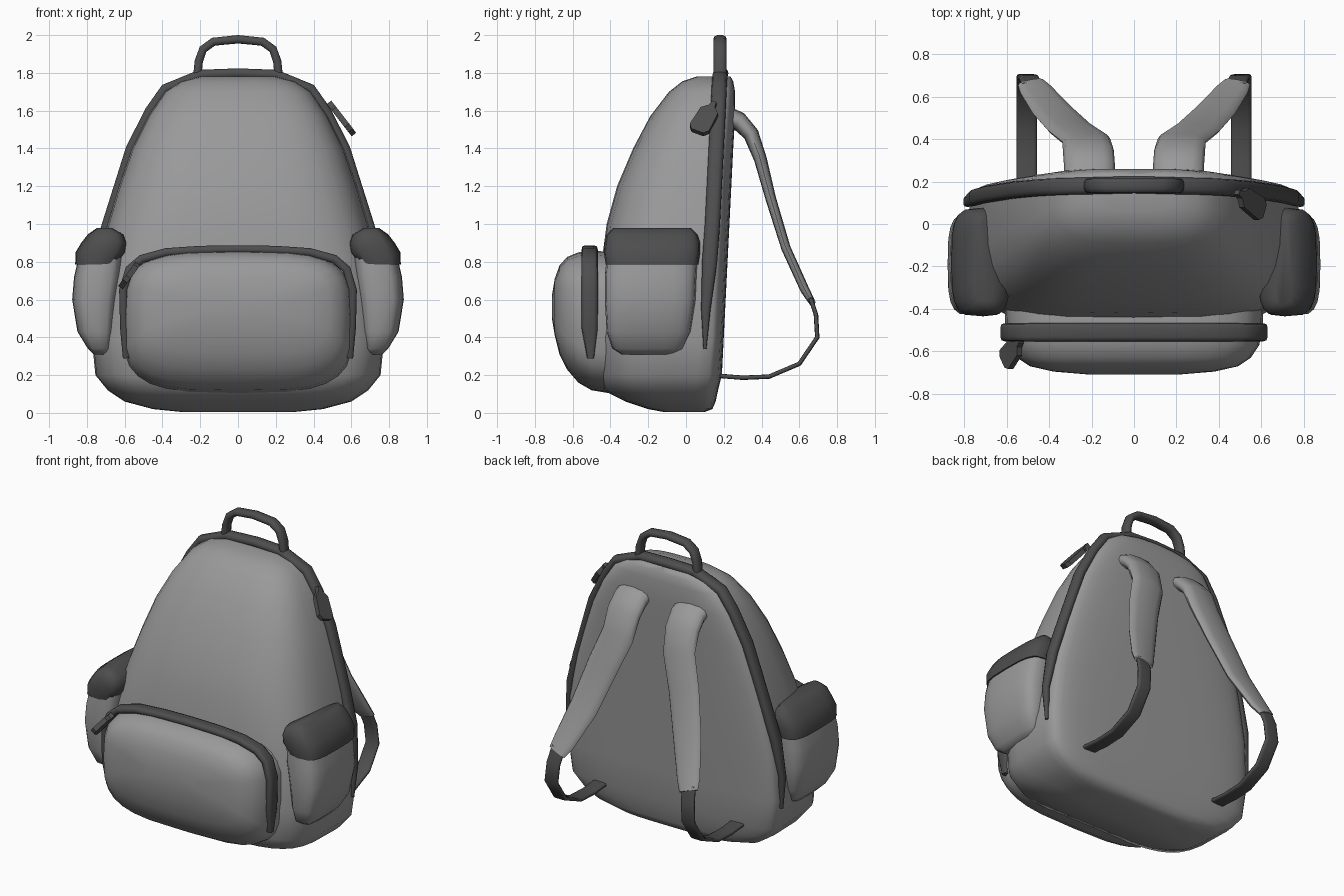
import bpy, bmesh, math
from mathutils import Vector

if "Cube" in bpy.data.objects:
    bpy.data.objects.remove(bpy.data.objects["Cube"])


def material(name, grey):
    m = bpy.data.materials.new(name)
    m.diffuse_color = (grey, grey, grey, 1)
    m.use_nodes = True
    m.node_tree.nodes["Principled BSDF"].inputs["Base Color"].default_value = m.diffuse_color
    return m


CLOTH = material("grey_cloth", .32)
TRIM = material("dark_trim", .075)


def superellipse(count, n):
    """Unit rounded-square outline; larger n is boxier."""
    pts = []
    for i in range(count):
        a = 2 * math.pi * i / count
        c, s = math.cos(a), math.sin(a)
        pts.append((math.copysign(abs(c) ** (2 / n), c),
                    math.copysign(abs(s) ** (2 / n), s)))
    return pts


def skin(name, rings, trim=False, angle=60):
    """Join equal-sized rings into a closed, smooth-shaded skin."""
    bm = bmesh.new()
    loops = [[bm.verts.new(p) for p in r] for r in rings]
    n = len(loops[0])
    for a, b in zip(loops, loops[1:]):
        for i in range(n):
            j = (i + 1) % n
            bm.faces.new((a[i], a[j], b[j], b[i]))
    bm.faces.new(loops[0])
    bm.faces.new(loops[-1])
    bmesh.ops.recalc_face_normals(bm, faces=bm.faces[:])
    me = bpy.data.meshes.new(name)
    bm.to_mesh(me)
    bm.free()
    me.shade_smooth()
    me.set_sharp_from_angle(angle=math.radians(angle))
    me.materials.append(TRIM if trim else CLOTH)
    ob = bpy.data.objects.new(name, me)
    bpy.context.collection.objects.link(ob)
    return ob


def sweep(name, path, side, sizes, trim=False, count=10, n=2.6):
    """Sweep a rounded section along a path; sizes = (half width, half thickness)."""
    path = [Vector(p) for p in path]
    if not isinstance(sizes, list):
        sizes = [sizes] * len(path)
    rings = []
    for i, p in enumerate(path):
        before = (p - path[i - 1]).normalized() if i else Vector()
        after = (path[i + 1] - p).normalized() if i < len(path) - 1 else Vector()
        t = (before + after).normalized()
        u = Vector(side)
        u = (u - t * u.dot(t)).normalized()
        v = t.cross(u)
        w, h = sizes[i]
        rings.append([p + u * x * w + v * y * h for x, y in superellipse(count, n)])
    return skin(name, rings, trim)


def arch(half):
    """Mirror a half path (outer end first, last point on x = 0) into an arch."""
    return half + [(-x, y, z) for x, y, z in reversed(half[:-1])]


def zip_pull(name, start, end, normal):
    """Flat six-sided tag on a short neck."""
    a, b, nrm = Vector(start), Vector(end), Vector(normal).normalized()
    w = nrm.cross((b - a).normalized())
    outline = [(0, .012), (.15, .018), (.3, .05), (.88, .056), (1, .034)]
    outline += [(t, -s) for t, s in reversed(outline)]
    skin(name, [[a.lerp(b, t) + w * s + nrm * h for t, s in outline]
                for h in (-.015, .015)], True, 30)


# Main body: horizontal sections (z, half width, front y, widest y, back y, boxiness)
sections = [
    (.005, .3, -.12, .02, .10, 3.4), (.02, .45, -.2, .03, .14, 3.6),
    (.06, .6, -.32, .05, .157, 4), (.12, .69, -.44, .05, .17, 4.4),
    (.2, .755, -.465, .06, .19, 4.6), (.4, .775, -.47, .08, .20, 4.6),
    (.7, .755, -.46, .10, .215, 4.2), (1.0, .69, -.42, .13, .23, 3.6),
    (1.2, .63, -.365, .14, .24, 3.4), (1.4, .56, -.28, .15, .25, 3.4),
    (1.57, .475, -.19, .16, .26, 3.4), (1.7, .385, -.09, .17, .26, 3.4),
    (1.755, .3, -.02, .17, .25, 3.4), (1.782, .19, .06, .17, .235, 3.4)]
skin("main_body", [[(x * w, yc + y * ((yb - yc) if y > 0 else (yc - yf)), z)
                    for x, y in superellipse(32, n)]
                   for z, w, yf, yc, yb, n in sections])

# Main zip band over the top of the body
band = arch([(.77, .10, .34), (.785, .105, .55), (.75, .125, .8), (.693, .14, 1.0),
             (.567, .16, 1.4), (.465, .17, 1.6), (.385, .175, 1.715), (.2, .18, 1.79),
             (0, .185, 1.797)])
sweep("main_zip_band", band, (0, 1, 0),
      [(.008, .015), (.025, .02)] + [(.04, .028)] * (len(band) - 4) + [(.025, .02), (.008, .015)],
      True)
zip_pull("main_zip_pull", (.485, .15, 1.64), (.605, .06, 1.485), (.8, 0, .6))

# Carry handle
sweep("carry_handle", arch([(.217, .18, 1.76), (.208, .18, 1.86), (.185, .18, 1.925),
                            (.13, .18, 1.965), (0, .18, 1.978)]),
      (0, 1, 0), (.035, .023), True)

# Front pocket: upright sections (y, half width, bottom z, top z)
pocket = [(-.38, .61, .10, .85), (-.5, .605, .12, .86), (-.57, .59, .16, .85),
          (-.63, .55, .23, .825), (-.67, .49, .31, .78), (-.695, .38, .41, .71),
          (-.71, .2, .5, .62)]
skin("front_pocket", [[(x * w, d, (a + b) / 2 + y * (b - a) / 2)
                       for x, y in superellipse(28, 3.6)] for d, w, a, b in pocket])

# Front pocket zip band and pull
front_band = arch([(.59, -.505, .29), (.602, -.51, .45), (.607, -.51, .65),
                   (.575, -.51, .76), (.51, -.51, .815), (.38, -.51, .85),
                   (.2, -.51, .862), (0, -.51, .865)])
sweep("front_zip_band", front_band, (0, 1, 0),
      [(.018, .02)] + [(.043, .023)] * (len(front_band) - 2) + [(.018, .02)], True, n=3.5)
zip_pull("front_zip_pull", (-.535, -.55, .785), (-.61, -.65, .68), (-.8, 0, .57))

# Side pockets and flaps: sections (z, inner x, outer x, front y, back y)
pouch = [(.31, .70, .765, -.34, -.06), (.34, .69, .795, -.39, -.015), (.43, .67, .85, -.42, .025),
         (.6, .65, .878, -.43, .05), (.72, .63, .868, -.43, .055), (.82, .62, .845, -.42, .06)]
flap = [(.785, .65, .862, -.425, .065), (.85, .60, .86, -.435, .075), (.90, .595, .83, -.43, .075),
        (.945, .615, .795, -.42, .06), (.98, .68, .745, -.385, .025)]
for s, side in ((1, "right"), (-1, "left")):
    for part, data, dark in (("side_pocket", pouch, False), ("side_flap", flap, True)):
        skin(f"{part}_{side}", [[(s * ((a + b) / 2 + x * (b - a) / 2 + .02 * y * (x < 0)),
                                  (c + d) / 2 + y * (d - c) / 2, z)
                                 for x, y in superellipse(20, 3.4)]
                                for z, a, b, c, d in data], dark)

    # Padded shoulder strap, flattening into the back at the top
    sweep(f"shoulder_strap_{side}",
          [(s * x, y, z) for x, y, z in
           [(.21, .21, 1.57), (.21, .28, 1.545), (.215, .345, 1.475), (.225, .395, 1.34),
            (.30, .45, 1.13), (.38, .53, .87), (.46, .63, .65), (.485, .665, .59)]],
          (1, 0, 0), [(.12, .055), (.12, .05), (.12, .042), (.115, .034), (.11, .028),
                      (.1, .025), (.08, .024), (.065, .018)], count=12, n=2.4)

    # Thin adjusting strap looping back to the bottom of the body
    sweep(f"webbing_strap_{side}",
          [(s * x, y, z) for x, y, z in
           [(.48, .655, .62), (.495, .688, .52), (.505, .695, .4), (.505, .6, .26),
            (.505, .44, .192), (.505, .3, .186), (.505, .13, .2)]],
          (1, 0, 0), (.048, .012), True, n=5)
